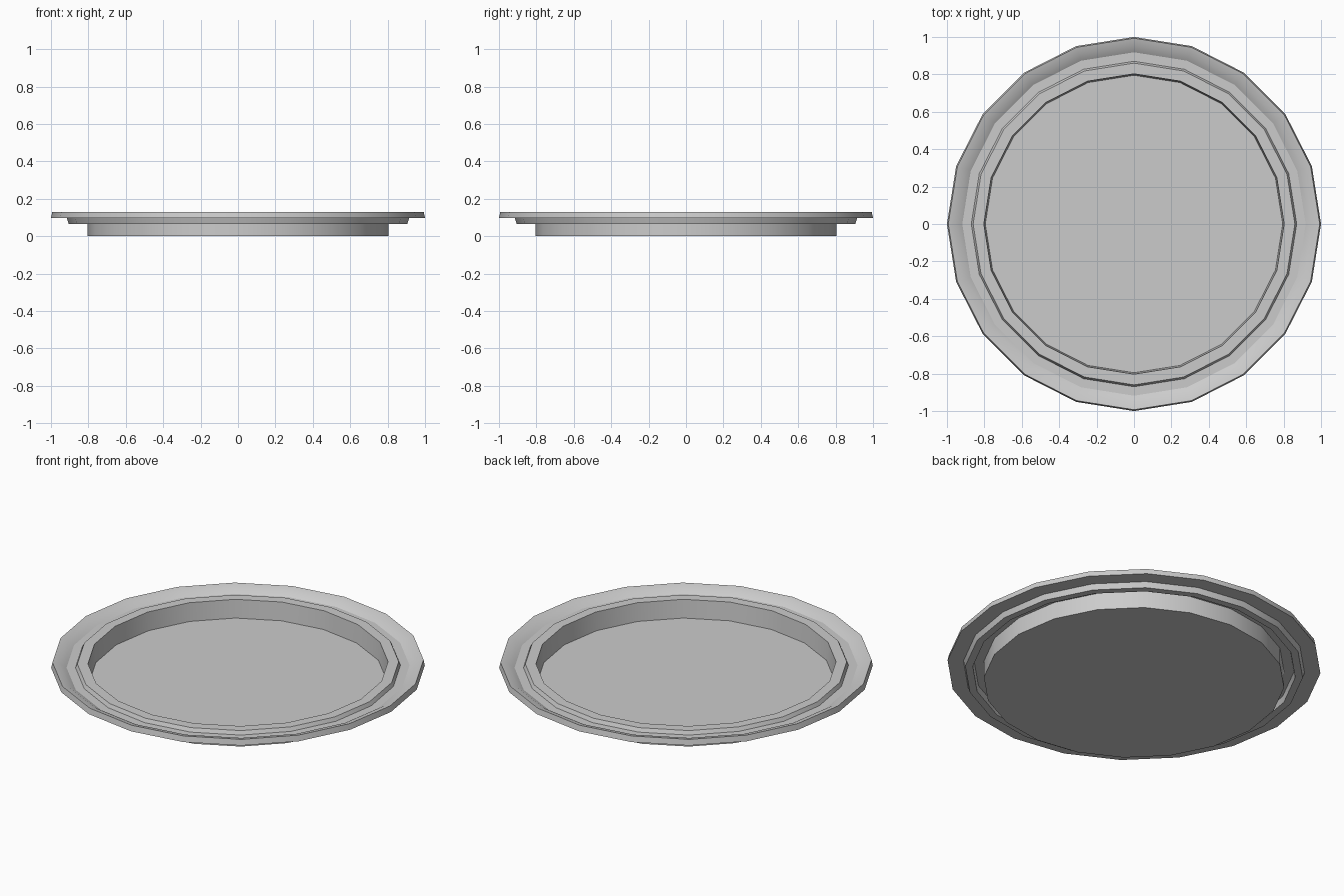
import bpy
import bmesh
import math

cube = bpy.data.objects.get("Cube")
if cube:
    bpy.data.objects.remove(cube, do_unlink=True)

SIDES = 20

grey = bpy.data.materials.new("light grey")
grey.use_nodes = True
colour = (0.6, 0.6, 0.6, 1)
grey.diffuse_color = colour
grey.node_tree.nodes["Principled BSDF"].inputs["Base Color"].default_value = colour


def lathe(name, profile):
    """Turn an open (radius, height) profile and cap both ends with a flat disc."""
    bm = bmesh.new()
    rings = []
    for r, z in profile:
        rings.append([bm.verts.new((r * math.cos(math.tau * i / SIDES),
                                    r * math.sin(math.tau * i / SIDES), z))
                      for i in range(SIDES)])
    for a, b in zip(rings, rings[1:]):
        for i in range(SIDES):
            j = (i + 1) % SIDES
            bm.faces.new((a[i], a[j], b[j], b[i]))
    bm.faces.new(rings[0])
    bm.faces.new(rings[-1])
    bmesh.ops.recalc_face_normals(bm, faces=bm.faces)
    mesh = bpy.data.meshes.new(name)
    bm.to_mesh(mesh)
    bm.free()
    obj = bpy.data.objects.new(name, mesh)
    bpy.context.collection.objects.link(obj)
    mesh.materials.append(grey)
    bpy.ops.object.select_all(action="DESELECT")
    obj.select_set(True)
    bpy.context.view_layer.objects.active = obj
    bpy.ops.object.shade_smooth_by_angle(angle=math.radians(30))
    return obj


# Underside: base wall, hidden groove, hanging ring, rim
underside = [(0.805, 0), (0.805, 0.1), (0.858, 0.1), (0.865, 0.065),
             (0.905, 0.065), (0.915, 0.097), (1.0, 0.097)]
# Top side: sloping rim, trough, raised inner lip, wall down to the floor
topside = [(0.993, 0.13), (0.955, 0.121), (0.918, 0.098), (0.87, 0.098),
           (0.86, 0.12), (0.803, 0.12), (0.795, 0.013)]

lathe("round_tray", underside + topside)
